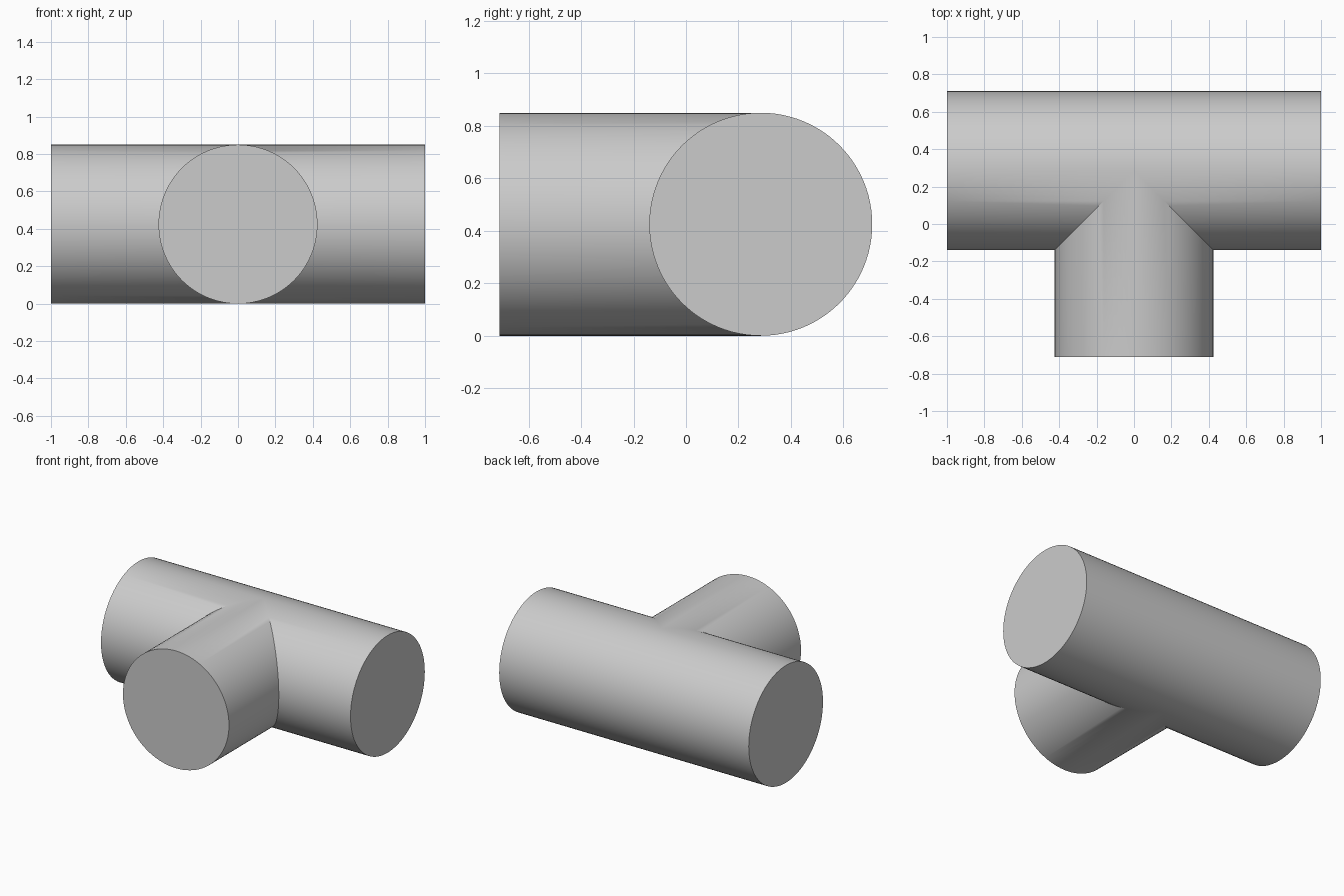
import bpy, bmesh, math

cube = bpy.data.objects.get("Cube")
if cube:
    bpy.data.objects.remove(cube, do_unlink=True)

RADIUS = 0.425
AXIS_Y = 0.285      # centre line of the straight run
BRANCH_END = -0.71
SIDES = 96

grey = bpy.data.materials.new("plain_grey")
grey.use_nodes = True
colour = (0.6, 0.6, 0.6, 1)
grey.diffuse_color = colour
grey.node_tree.nodes["Principled BSDF"].inputs["Base Color"].default_value = colour

bm = bmesh.new()


def add_arm(outer_point, inner_point):
    """Capped tube from a flat outer ring to the mitred joint."""
    outer, inner = [], []
    for i in range(SIDES):
        a = 2 * math.pi * i / SIDES
        u, v = RADIUS * math.cos(a), RADIUS * math.sin(a)
        outer.append(bm.verts.new(outer_point(u, v + RADIUS)))
        inner.append(bm.verts.new(inner_point(u, v + RADIUS)))
    for i in range(SIDES):
        j = (i + 1) % SIDES
        bm.faces.new((outer[i], outer[j], inner[j], inner[i]))
    bm.faces.new(outer)


# Left and right halves of the run, mitred only on the front side
for side in (-1, 1):
    add_arm(lambda u, z: (side, AXIS_Y + u, z),
            lambda u, z: (side * max(0, -u), AXIS_Y + u, z))

# Front branch, ending in the matching saddle
add_arm(lambda u, z: (u, BRANCH_END, z),
        lambda u, z: (u, AXIS_Y - abs(u), z))

# Weld the three arms into one closed skin
bmesh.ops.remove_doubles(bm, verts=bm.verts, dist=0.0001)
bmesh.ops.recalc_face_normals(bm, faces=bm.faces)

mesh = bpy.data.meshes.new("pipe_tee")
bm.to_mesh(mesh)
bm.free()
mesh.materials.append(grey)
tee = bpy.data.objects.new("pipe_tee", mesh)
bpy.context.collection.objects.link(tee)

bpy.ops.object.select_all(action="DESELECT")
tee.select_set(True)
bpy.context.view_layer.objects.active = tee
bpy.ops.object.shade_smooth_by_angle(angle=math.radians(30))
